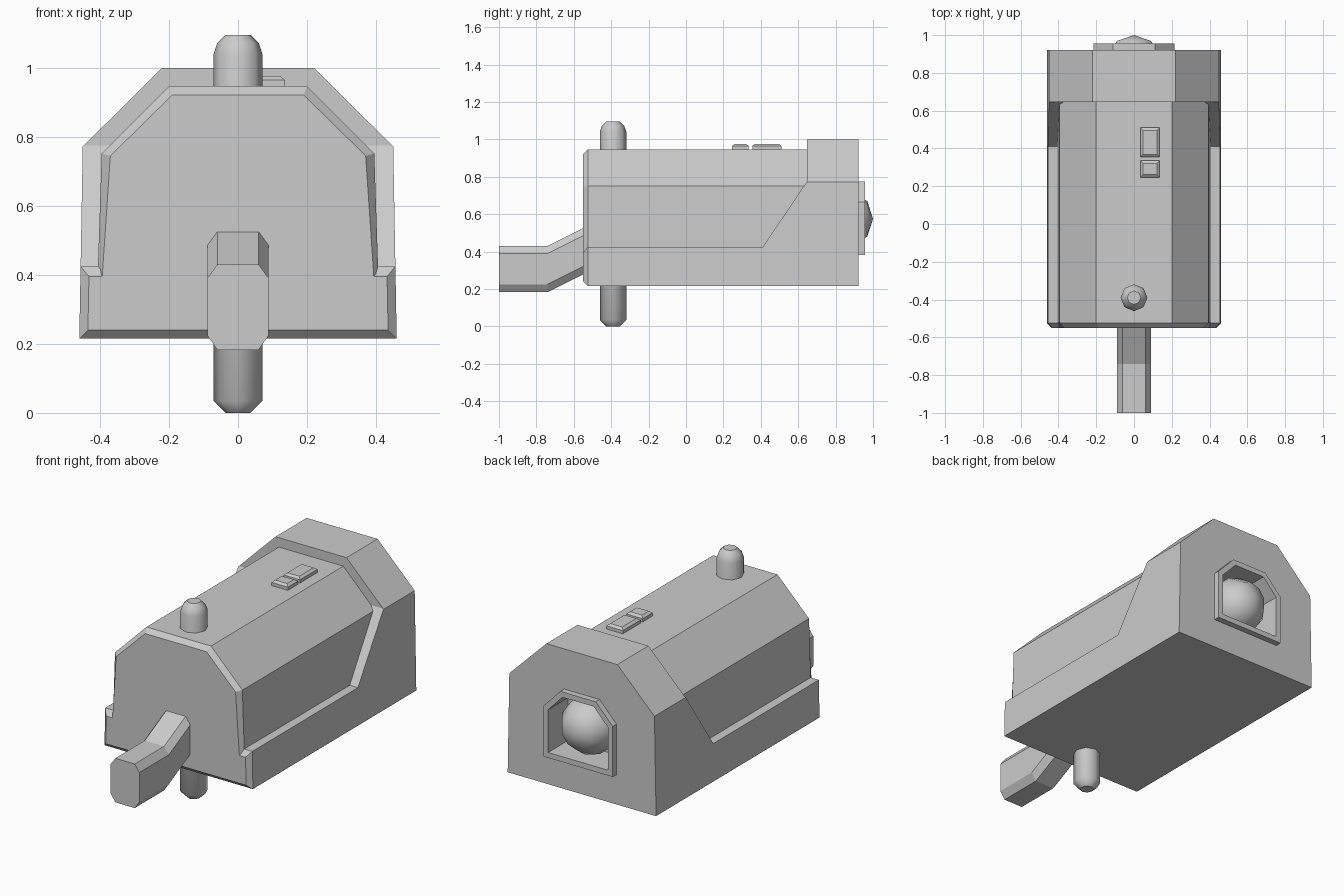
import bpy, bmesh
from math import radians, pi
from mathutils import Matrix

if "Cube" in bpy.data.objects:
    bpy.data.objects.remove(bpy.data.objects["Cube"])


def loft(name, loops):
    """Closed solid through a series of matching point loops."""
    bm = bmesh.new()
    rings = [[bm.verts.new(p) for p in loop] for loop in loops]
    n = len(rings[0])
    for a, b in zip(rings, rings[1:]):
        for i in range(n):
            j = (i + 1) % n
            bm.faces.new((a[i], a[j], b[j], b[i]))
    bm.faces.new(rings[0])
    bm.faces.new(rings[-1])
    bmesh.ops.recalc_face_normals(bm, faces=bm.faces)
    me = bpy.data.meshes.new(name)
    bm.to_mesh(me)
    bm.free()
    ob = bpy.data.objects.new(name, me)
    bpy.context.collection.objects.link(ob)
    return ob


def section(half, y, dz=0.0):
    """Mirror a right-hand half profile (x, z) into a full loop at depth y."""
    pts = half + [(-x, z) for x, z in reversed(half)]
    return [(x, y, z + dz) for x, z in pts]


def boolean(ob, other, op):
    mod = ob.modifiers.new(op, 'BOOLEAN')
    mod.operation, mod.object, mod.solver = op, other, 'EXACT'
    bpy.context.view_layer.objects.active = ob
    bpy.ops.object.modifier_apply(modifier=mod.name)
    bpy.data.objects.remove(other)


def smooth(ob, angle=40):
    bpy.ops.object.select_all(action='DESELECT')
    ob.select_set(True)
    bpy.context.view_layer.objects.active = ob
    bpy.ops.object.shade_smooth_by_angle(angle=radians(angle))


# Outer shell: cross-section trimmed by the side silhouette
outer = [(0.46, 0.215), (0.45, 0.772), (0.22, 1.0)]
outer_front = [(0.435, 0.24), (0.425, 0.76), (0.21, 0.975)]
body = loft("body", [section(outer_front, -0.55), section(outer, -0.525),
                     section(outer, 0.922)])
side = [(-0.6, 0.1), (1.0, 0.1), (1.0, 1.1), (0.647, 1.1), (0.647, 0.775),
        (0.41, 0.425), (-0.525, 0.425), (-0.55, 0.395), (-0.6, 0.335)]
trim = loft("side_trim", [[(x, y, z) for y, z in side] for x in (-0.6, 0.6)])
boolean(body, trim, 'INTERSECT')

# Inner body, set in from the shell
inner = [(0.41, 0.3), (0.395, 0.752), (0.2, 0.947)]
inner_front = [(0.40, 0.3), (0.37, 0.745), (0.19, 0.922)]
core = loft("core", [section(inner_front, -0.55), section(inner, -0.525),
                     section(inner, 0.75)])
boolean(body, core, 'UNION')

# Rear window: recess in the body and a raised frame
window_out = [(0.215, 0.382), (0.215, 0.665), (0.11, 0.775)]
window_in = [(0.185, 0.412), (0.185, 0.652), (0.097, 0.745)]
boolean(body, loft("recess", [section(window_in, 0.78), section(window_in, 1.0)]),
        'DIFFERENCE')
frame = loft("window_frame", [section(window_out, 0.91), section(window_out, 0.956)])
boolean(frame, loft("opening", [section(window_in, 0.7), section(window_in, 1.1)]),
        'DIFFERENCE')

# Lens ball in the window, pole pointing backwards
bm = bmesh.new()
bmesh.ops.create_uvsphere(bm, u_segments=10, v_segments=5, radius=0.16,
                          matrix=Matrix.Translation((0, 0.84, 0.575))
                          @ Matrix.Rotation(pi / 2, 4, 'X'))
me = bpy.data.meshes.new("lens_ball")
bm.to_mesh(me)
bm.free()
ball = bpy.data.objects.new("lens_ball", me)
bpy.context.collection.objects.link(ball)
smooth(ball, 60)

# Vertical pin through the front, domed on top and chamfered below
rings = []
for r, z in [(0.036, 0), (0.071, 0.035), (0.071, 1.04), (0.06, 1.072), (0.036, 1.096)]:
    ring = [Matrix.Rotation(i * pi / 4, 3, 'Z').col[0] * r for i in range(8)]
    rings.append([(p.x, p.y - 0.39, z) for p in ring])
smooth(loft("pin", rings), 46)

# Cranked front handle
grip = [(0.06, 0.183), (0.089, 0.225), (0.089, 0.39), (0.06, 0.43)]
loft("handle", [section(grip, y, dz) for y, dz in
                [(-1.0, 0), (-0.74, 0), (-0.55, 0.095), (-0.5, 0.12)]])

# Two chamfered buttons on the roof
for name, y0, y1 in [("long_button", 0.355, 0.51), ("short_button", 0.247, 0.335)]:
    loops = []
    for c, z in [(0, 0.93), (0, 0.965), (0.014, 0.976)]:
        loops.append([(0.034 + c, y0 + c, z), (0.136 - c, y0 + c, z),
                      (0.136 - c, y1 - c, z), (0.034 + c, y1 - c, z)])
    loft(name, loops)
